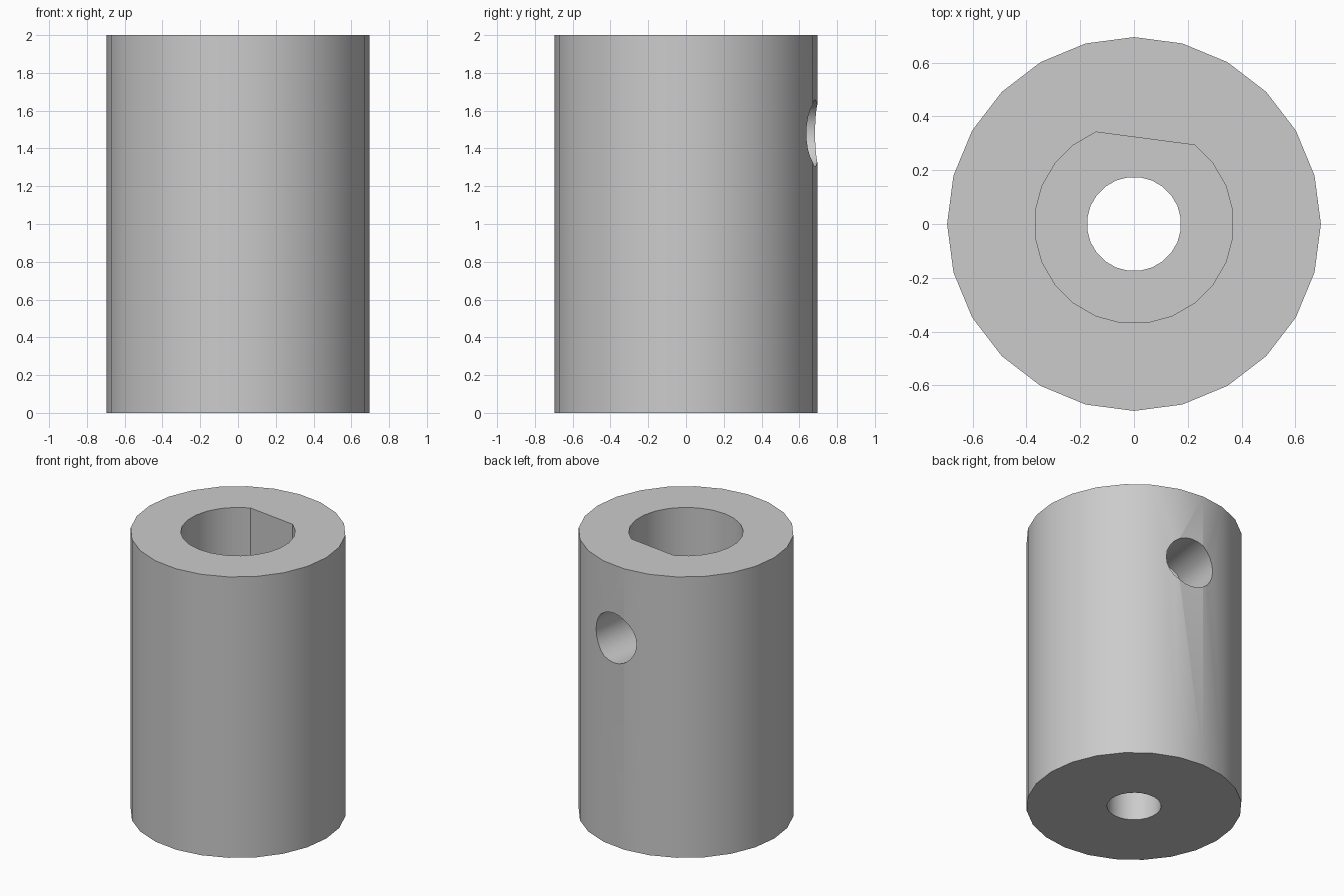
import bpy, bmesh
from math import radians, cos, sin
from mathutils import Matrix, Vector

cube = bpy.data.objects.get("Cube")
if cube:
    bpy.data.objects.remove(cube, do_unlink=True)

SEGMENTS = 24
STEP = 360 / SEGMENTS
HEIGHT = 2.0
SCREW_ANGLE = 82.5          # direction of the flat and the set screw

grey = bpy.data.materials.new("light grey")
grey.use_nodes = True
colour = (0.6, 0.6, 0.6, 1)
grey.diffuse_color = colour
grey.node_tree.nodes["Principled BSDF"].inputs["Base Color"].default_value = colour


def ring(radius, offset=0.0, skip=()):
    """Points of a regular polygon, leaving out some corners."""
    angles = [radians(i * STEP + offset) for i in range(SEGMENTS) if i not in skip]
    return [Vector((radius * cos(a), radius * sin(a), 0)) for a in angles]


def prism(name, profile, bottom, top, matrix=Matrix()):
    """Closed prism from a flat profile."""
    bm = bmesh.new()
    face = bm.faces.new([bm.verts.new(p + Vector((0, 0, bottom))) for p in profile])
    new = bmesh.ops.extrude_face_region(bm, geom=[face], use_keep_orig=True)["geom"]
    bmesh.ops.translate(bm, vec=(0, 0, top - bottom),
                        verts=[g for g in new if isinstance(g, bmesh.types.BMVert)])
    bmesh.ops.recalc_face_normals(bm, faces=bm.faces)
    bm.transform(matrix)
    mesh = bpy.data.meshes.new(name)
    bm.to_mesh(mesh)
    bm.free()
    mesh.materials.append(grey)
    obj = bpy.data.objects.new(name, mesh)
    bpy.context.collection.objects.link(obj)
    return obj


# Outer sleeve
body = prism("coupler_body", ring(0.695), 0, HEIGHT)

# D-shaped shaft socket, narrow through bore and sideways screw hole
sideways = (Matrix.Translation((0, 0, 1.48))
            @ Matrix.Rotation(radians(SCREW_ANGLE), 4, 'Z')
            @ Matrix.Rotation(radians(90), 4, 'Y'))
cutters = [
    prism("shaft_socket_cutter", ring(0.37, STEP / 2, skip=(4, 5, 6)), 1.0, HEIGHT + 0.1),
    prism("through_bore_cutter", ring(0.175, STEP / 2), -0.1, 1.2),
    prism("screw_hole_cutter", ring(0.177), 0.1, 0.9, sideways),
]

bpy.ops.object.select_all(action='DESELECT')
body.select_set(True)
bpy.context.view_layer.objects.active = body
for cutter in cutters:
    cutter.hide_render = True
    mod = body.modifiers.new(cutter.name, 'BOOLEAN')
    mod.operation = 'DIFFERENCE'
    mod.solver = 'EXACT'
    mod.object = cutter
    bpy.ops.object.modifier_apply(modifier=mod.name)
    bpy.data.objects.remove(cutter, do_unlink=True)

bpy.ops.object.shade_smooth_by_angle(angle=radians(25))
